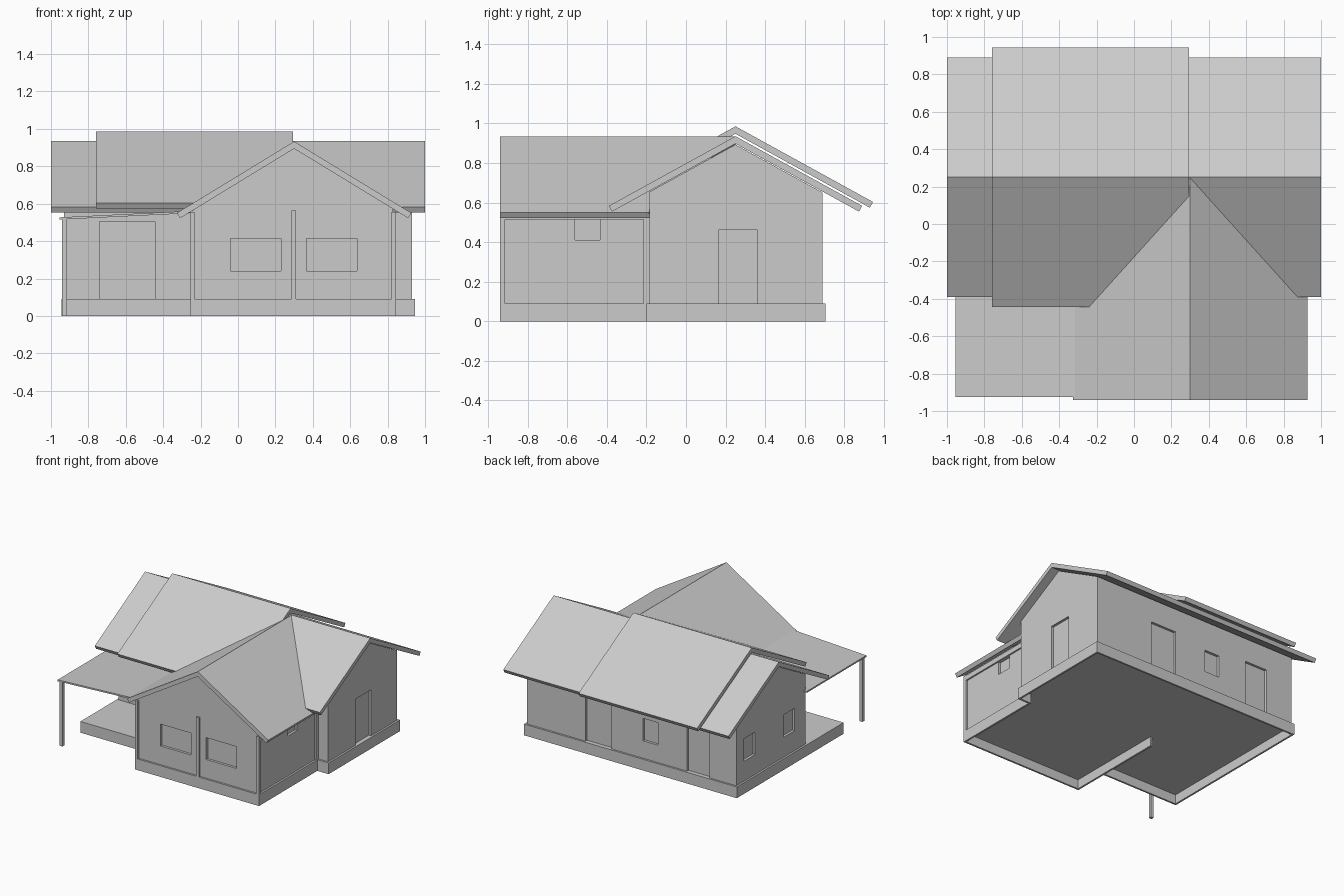
import bpy
import bmesh
import math

cube = bpy.data.objects.get("Cube")
if cube:
    bpy.data.objects.remove(cube, do_unlink=True)

# One plain grey for the whole building
GREY = (0.6, 0.6, 0.6, 1)
grey = bpy.data.materials.new("plain_grey")
grey.use_nodes = True
grey.diffuse_color = GREY
grey.node_tree.nodes["Principled BSDF"].inputs["Base Color"].default_value = GREY


def finish(name, bm):
    bmesh.ops.recalc_face_normals(bm, faces=bm.faces)
    mesh = bpy.data.meshes.new(name)
    bm.to_mesh(mesh)
    bm.free()
    mesh.materials.append(grey)
    obj = bpy.data.objects.new(name, mesh)
    bpy.context.collection.objects.link(obj)
    return obj


def prism(name, profile, axis, start, end, shear=0, centre=0):
    """Extrude a (side, height) profile along x or y; shear slants the far end."""
    def place(u, z, along):
        return (along, u, z) if axis == "x" else (u, along, z)
    bm = bmesh.new()
    near = [bm.verts.new(place(u, z, start)) for u, z in profile]
    far = [bm.verts.new(place(u, z, end - shear * abs(u - centre))) for u, z in profile]
    bm.faces.new(near)
    bm.faces.new(far)
    for i in range(len(near)):
        j = (i + 1) % len(near)
        bm.faces.new((near[i], near[j], far[j], far[i]))
    return finish(name, bm)


def box(name, x0, x1, y0, y1, z0, z1):
    return prism(name, [(x0, z0), (x1, z0), (x1, z1), (x0, z1)], "y", y0, y1)


def gable_roof(name, axis, start, end, centre, ridge, half, slope, thick=0.033, shear=0):
    """Two sloping slabs joined at the ridge, with square-cut eaves."""
    angle = math.atan(slope)
    eave = ridge - slope * half
    low_half = half - thick * math.sin(angle)
    low_eave = eave - thick * math.cos(angle)
    profile = [(centre - half, eave), (centre, ridge), (centre + half, eave),
               (centre + low_half, low_eave), (centre, ridge - thick / math.cos(angle)),
               (centre - low_half, low_eave)]
    return prism(name, profile, axis, start, end, shear, centre)


def gable_walls(name, axis, start, end, left, right, centre, apex, slope, base):
    profile = [(left, base), (right, base), (right, apex - slope * (right - centre)),
               (centre, apex), (left, apex - slope * (centre - left))]
    return prism(name, profile, axis, start, end)


def recess(wall, openings):
    """Cut shallow door and window pockets into a wall block."""
    for opening in openings:
        cutter = box("cutter", *opening)
        cutter.hide_render = True
        mod = wall.modifiers.new("recess", "BOOLEAN")
        mod.operation = "DIFFERENCE"
        mod.solver = "EXACT"
        mod.object = cutter
        bpy.context.view_layer.objects.active = wall
        bpy.ops.object.modifier_apply(modifier=mod.name)
        bpy.data.objects.remove(cutter, do_unlink=True)


# Main house walls with doors and windows
FLOOR = 0.09
D = 0.02
LEFT, BACK, FRONT = 0.93, 0.69, -0.185
house = gable_walls("house_walls", "x", -LEFT, LEFT, FRONT, BACK, 0.25, 0.893, 0.55, 0.08)
recess(house, [
    (LEFT - D, 1, 0.165, 0.36, FLOOR, 0.46),
    (-1, D - LEFT, 0.45, 0.59, 0.25, 0.43),
    (-1, D - LEFT, -0.05, 0.09, 0.25, 0.43),
    (0.18, 0.41, BACK - D, 0.8, FLOOR, 0.46),
    (-0.235, -0.10, BACK - D, 0.8, 0.23, 0.41),
    (-0.69, -0.49, BACK - D, 0.8, FLOOR, 0.46),
    (-0.74, -0.445, -0.3, FRONT + D, FLOOR, 0.505),
])

# Front wing walls and windows
wing = gable_walls("wing_walls", "y", -0.925, -0.15, -0.24, 0.83, 0.3, 0.896, 0.61, 0.08)
recess(wing, [
    (-0.04, 0.23, -1, D - 0.925, 0.24, 0.415),
    (0.365, 0.635, -1, D - 0.925, 0.24, 0.415),
    (0.83 - D, 0.9, -0.56, -0.435, 0.41, 0.515),
])

# Wing pillars, standing slightly proud of the walls
TOP = 0.555
box("wing_front_right_pillar", -0.255, -0.233, -0.94, -0.915, FLOOR, TOP)
box("wing_front_left_pillar", 0.82, 0.845, -0.94, -0.915, FLOOR, TOP)
box("wing_middle_pillar", 0.285, 0.31, -0.94, -0.91, FLOOR, 0.565)
box("wing_back_left_pillar", 0.82, 0.845, -0.215, -0.18, FLOOR, TOP)
box("wing_side_beam", 0.82, 0.842, -0.92, -0.18, 0.515, TOP)

# Floors
box("house_floor", -0.94, 0.94, -0.195, 0.70, 0.075, FLOOR)
box("wing_floor", -0.25, 0.84, -0.935, -0.195, 0.075, FLOOR)
box("porch_floor", -0.94, -0.25, -0.645, -0.195, 0.075, FLOOR)

# Hollow plinth made of thin skirting walls
T = 0.015
skirts = {
    "back_skirt": (-0.945, 0.945, 0.705 - T, 0.705),
    "house_left_skirt": (0.945 - T, 0.945, -0.2, 0.705),
    "house_front_skirt": (0.845 - T, 0.945, -0.2, T - 0.2),
    "wing_left_skirt": (0.845 - T, 0.845, -0.94, -0.2),
    "wing_front_skirt": (-0.255, 0.845, -0.94, T - 0.94),
    "wing_right_skirt": (-0.255, T - 0.255, -0.94, -0.1),
    "porch_front_skirt": (-0.945, -0.255, -0.65, T - 0.65),
    "right_skirt": (-0.945, T - 0.945, -0.65, 0.705),
}
for name, (x0, x1, y0, y1) in skirts.items():
    box(name, x0, x1, y0, y1, 0, FLOOR)

# Porch roof and its single post
prism("porch_roof", [(-0.955, 0.515), (-0.24, 0.55), (-0.24, 0.562), (-0.955, 0.527)],
      "y", -0.925, -0.17)
box("porch_post", -0.94, -0.915, -0.92, -0.895, 0, 0.52)

# Roofs: long main roof, raised middle layer, front wing roof
gable_roof("main_roof", "x", -1, 1, 0.25, 0.935, 0.64, 0.55)
gable_roof("raised_roof", "x", -0.76, 0.293, 0.25, 0.985, 0.695, 0.55)
gable_roof("wing_roof", "y", -0.94, 0.25, 0.3, 0.933, 0.627, 0.61, shear=0.7)
